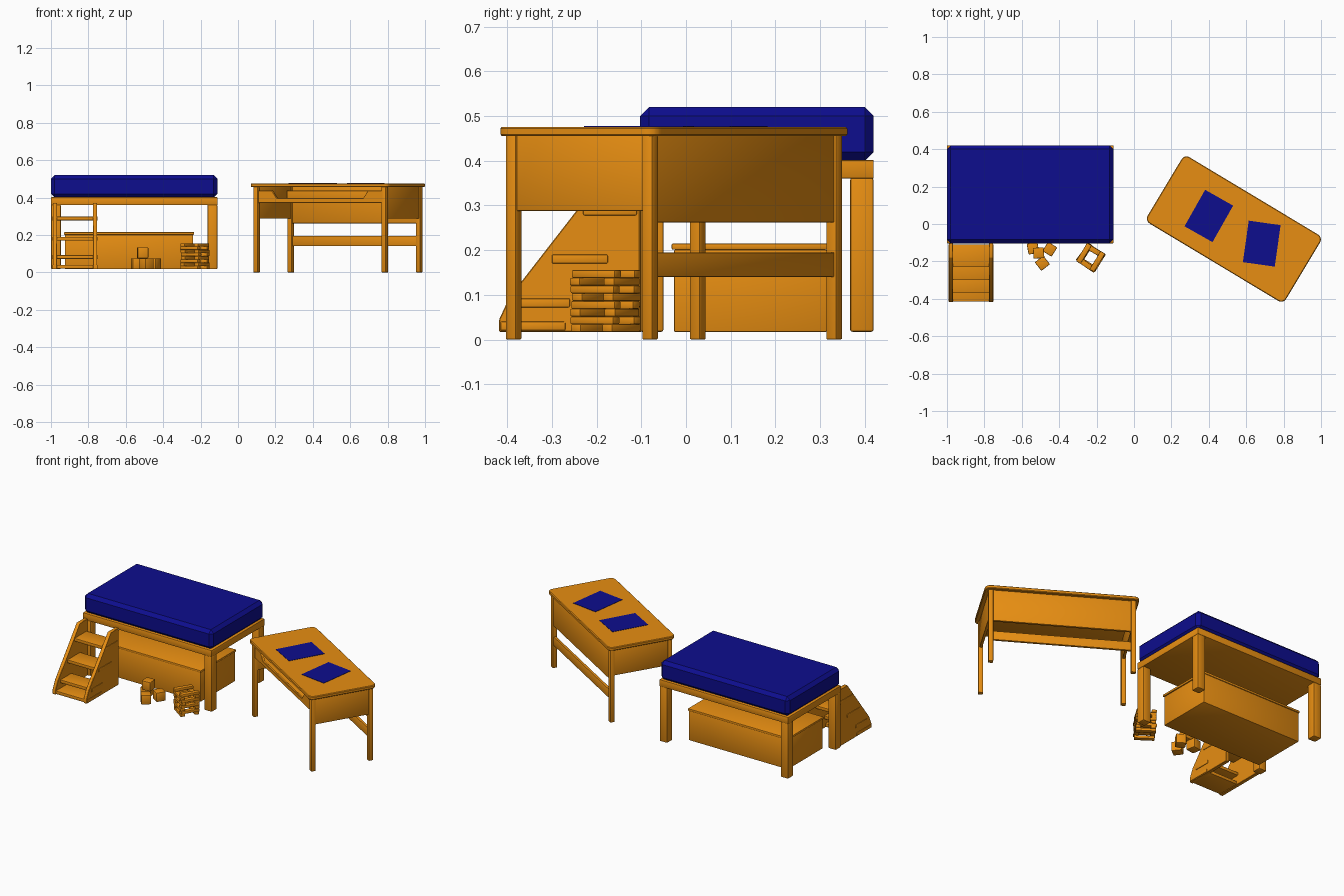
import bpy, bmesh, math, random
from mathutils import Matrix, Vector

if "Cube" in bpy.data.objects:
    bpy.data.objects.remove(bpy.data.objects["Cube"])

random.seed(3)


def material(name, color):
    m = bpy.data.materials.new(name)
    m.diffuse_color = color
    m.use_nodes = True
    m.node_tree.nodes["Principled BSDF"].inputs["Base Color"].default_value = m.diffuse_color
    return m


WOOD = material("wood", (0.8, 0.27, 0.006, 1))
BLUE = material("blue", (0.004, 0.004, 0.27, 1))


def finish(name, bm, mat, bevel=0.0, segments=2, matrix=None):
    bmesh.ops.recalc_face_normals(bm, faces=bm.faces)
    if bevel:
        bmesh.ops.bevel(bm, geom=bm.edges[:], offset=bevel, segments=segments,
                        profile=0.5, affect='EDGES')
    me = bpy.data.meshes.new(name)
    bm.to_mesh(me)
    bm.free()
    me.materials.append(mat)
    ob = bpy.data.objects.new(name, me)
    bpy.context.collection.objects.link(ob)
    if matrix:
        ob.matrix_world = matrix
    return ob


def box(name, x, y, z, mat=WOOD, bevel=0.003, segments=2, matrix=None):
    """Box from (min, max) ranges on each axis."""
    bm = bmesh.new()
    bmesh.ops.create_cube(bm, size=1)
    for v in bm.verts:
        v.co = Vector([r[0] + (c + 0.5) * (r[1] - r[0]) for r, c in zip((x, y, z), v.co)])
    return finish(name, bm, mat, bevel, segments, matrix)


def prism(name, points, direction, bevel=0.002, matrix=None):
    """Polygon extruded along a direction."""
    bm = bmesh.new()
    face = bm.faces.new([bm.verts.new(p) for p in points])
    ext = bmesh.ops.extrude_face_region(bm, geom=[face])
    moved = [g for g in ext['geom'] if isinstance(g, bmesh.types.BMVert)]
    bmesh.ops.translate(bm, verts=moved, vec=direction)
    return finish(name, bm, WOOD, bevel, 1, matrix)


def place(x, y, z, degrees):
    return Matrix.Translation((x, y, z)) @ Matrix.Rotation(math.radians(degrees), 4, 'Z')


# Bed
F = 0.017
box("mattress", (-1, -0.11), (-0.103, 0.42), (0.40, 0.52), BLUE, 0.02, 1)
box("bed_base", (-1, -0.11), (-0.103, 0.42), (0.36, 0.402))
for side, x in (("left", -1), ("right", -0.163)):
    for end, y in (("front", -0.103), ("back", 0.367)):
        box(f"bed_leg_{end}_{side}", (x, x + 0.053), (y, y + 0.053), (F, 0.362), bevel=0.006)

# Storage chest under the bed
box("chest_body", (-0.925, -0.24), (-0.027, 0.315), (F, 0.201))
box("chest_lid", (-0.93, -0.235), (-0.032, 0.318), (0.201, 0.215))

# Bed steps
side_profile = [(-0.418, F), (-0.418, 0.045), (-0.395, 0.095), (-0.18, 0.372),
                (-0.103, 0.372), (-0.103, F)]
for side, x in (("left", -0.99), ("right", -0.775)):
    prism(f"steps_side_{side}", [(x, y, z) for y, z in side_profile], (0.022, 0, 0))
for i, (y0, y1, z) in enumerate([(-0.415, -0.27, 0.03), (-0.37, -0.26, 0.082),
                                 (-0.30, -0.175, 0.18), (-0.23, -0.11, 0.288)]):
    box(f"step_{i + 1}", (-0.993, -0.75), (y0, y1), (z - 0.01, z + 0.01))

# Toy cubes
h = 0.029
for i, (x, y, z, a) in enumerate([(-0.54, -0.13, F + h, 10), (-0.45, -0.135, F + h, -32),
                                  (-0.49, -0.21, F + h, 38), (-0.51, -0.155, F + 3 * h, 4)]):
    box(f"toy_cube_{i + 1}", (-h, h), (-h, h), (-h, h), bevel=0.005, matrix=place(x, y, z, a))

# Stacked wooden planks, two per layer
t = 0.0173
for layer in range(8):
    for side in (-1, 1):
        m = place(-0.23, -0.18, F + layer * t, -33 + 90 * (layer % 2) + random.uniform(-4, 4))
        off = side * 0.042 + random.uniform(-0.003, 0.003)
        box(f"plank_{layer}_{'a' if side < 0 else 'b'}", (-0.057, 0.057),
            (off - 0.014, off + 0.014), (0, t), matrix=m)

# Desk, turned on the floor
D = place(0.534, -0.027, 0, -31)
corners = []
r = 0.03
for sx, sy, start in ((1, 1, 0), (-1, 1, 90), (-1, -1, 180), (1, -1, 270)):
    for k in range(5):
        a = math.radians(start + k * 22.5)
        corners.append((sx * (0.432 - r) + r * math.cos(a),
                        sy * (0.207 - r) + r * math.sin(a), 0.455))
prism("desk_top", corners, (0, 0, 0.021), 0.004, D)
for side, x in (("left", -0.40), ("right", 0.40)):
    for end, y in (("front", -0.178), ("back", 0.178)):
        box(f"desk_leg_{end}_{side}", (x - 0.0135, x + 0.0135), (y - 0.0135, y + 0.0135),
            (0, 0.457), matrix=D)
    box(f"desk_side_panel_{side}", (x - 0.008, x + 0.008), (-0.17, 0.17), (0.288, 0.457), matrix=D)
box("desk_back_panel", (-0.39, 0.39), (0.17, 0.186), (0.262, 0.457), matrix=D)
box("desk_back_stretcher", (-0.39, 0.39), (0.17, 0.186), (0.14, 0.195), matrix=D)

# Desk drawer with a lowered front edge
front = [(-0.385, 0.372), (0.385, 0.372), (0.385, 0.437), (0.30, 0.437),
         (0.27, 0.398), (-0.27, 0.398), (-0.30, 0.437), (-0.385, 0.437)]
prism("drawer_front", [(x, -0.187, z) for x, z in front], (0, 0.014, 0), 0.002, D)
box("drawer_bottom", (-0.385, 0.385), (-0.175, 0.12), (0.372, 0.381), matrix=D)
box("drawer_back", (-0.385, 0.385), (0.11, 0.12), (0.375, 0.437), matrix=D)

# Sheets on the desk
for i, (x, y, a) in enumerate([(0.40, 0.043, -29.5), (0.683, -0.105, -8)]):
    box(f"desk_sheet_{i + 1}", (-0.086, 0.086), (-0.112, 0.112), (0, 0.002), BLUE, 0,
        matrix=place(x, y, 0.476, a))

# Smooth shading with sharp edges kept
for ob in bpy.data.objects:
    ob.select_set(True)
    bpy.context.view_layer.objects.active = ob
bpy.ops.object.shade_smooth_by_angle(angle=math.radians(35))
